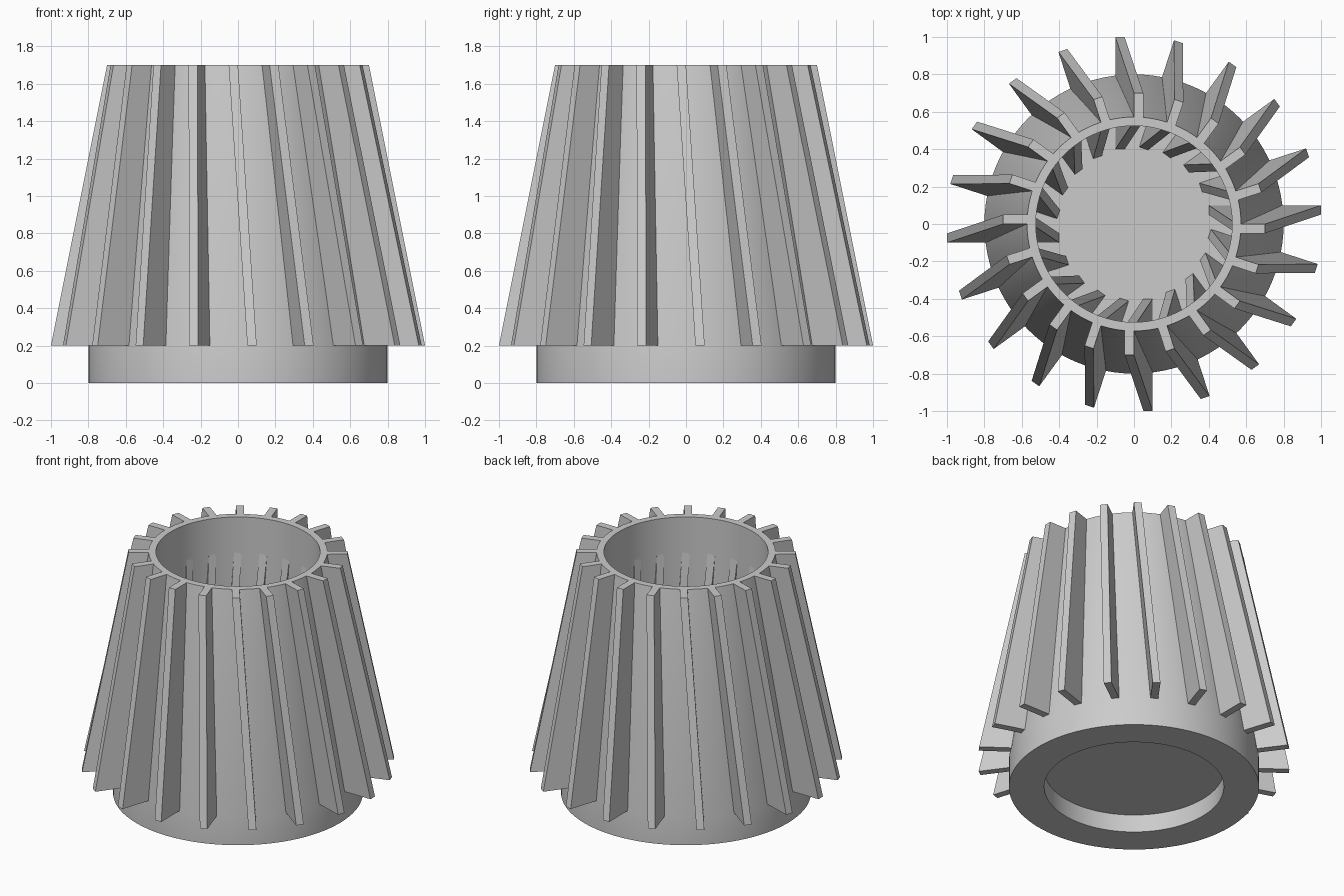
import bpy
import bmesh
import math
from mathutils import Matrix

default = bpy.data.objects.get("Cube")
if default:
    bpy.data.objects.remove(default, do_unlink=True)

FIN_COUNT = 20
FIN_BASE, RIM = 0.2, 1.7

metal = bpy.data.materials.new("grey metal")
metal.use_nodes = True
GREY = (0.6, 0.6, 0.6, 1.0)
metal.diffuse_color = GREY
metal.node_tree.nodes["Principled BSDF"].inputs["Base Color"].default_value = GREY


def make_object(name, bm):
    bmesh.ops.recalc_face_normals(bm, faces=bm.faces)
    mesh = bpy.data.meshes.new(name)
    bm.to_mesh(mesh)
    bm.free()
    mesh.materials.append(metal)
    obj = bpy.data.objects.new(name, mesh)
    bpy.context.collection.objects.link(obj)
    return obj


def lathe(name, profile, steps=96):
    """Revolve (radius, height) points about the z axis."""
    bm = bmesh.new()
    verts = [bm.verts.new((r, 0, z)) for r, z in profile]
    edges = [bm.edges.new(pair) for pair in zip(verts, verts[1:])]
    bmesh.ops.spin(bm, geom=verts + edges, cent=(0, 0, 0), axis=(0, 0, 1),
                   angle=math.tau, steps=steps, use_merge=False)
    bmesh.ops.remove_doubles(bm, verts=bm.verts, dist=0.0005)
    return make_object(name, bm)


# Tapered shell: recessed underside, round foot, sloping wall, rim, open cup
body = lathe("tapered_body", [
    (0, 0.125), (0.575, 0.125), (0.575, 0), (0.8, 0), (0.8, FIN_BASE),
    (0.572, RIM), (0.525, RIM), (0.525, FIN_BASE), (0, FIN_BASE)])
bpy.context.view_layer.objects.active = body
body.select_set(True)
bpy.ops.object.shade_smooth_by_angle(angle=math.radians(30))


def add_fin(bm, angle):
    """Slanted blade passing through the wall, leaning sideways as it rises."""
    def ring(inner, outer, side, z):
        corners = [(inner, side), (outer, side),
                   (outer, side + 0.05), (inner, side + 0.05)]
        return [bm.verts.new((r, t, z)) for r, t in corners]

    low = ring(0.4, 1.0, 0.05, FIN_BASE)
    high = ring(0.55, 0.7, -0.05, RIM)
    bm.faces.new(low)
    bm.faces.new(high)
    for i in range(4):
        j = (i + 1) % 4
        bm.faces.new((low[i], low[j], high[j], high[i]))
    bmesh.ops.rotate(bm, verts=low + high, cent=(0, 0, 0),
                     matrix=Matrix.Rotation(angle, 3, 'Z'))


# Ring of cooling fins
fins = bmesh.new()
for n in range(FIN_COUNT):
    add_fin(fins, math.tau * n / FIN_COUNT)
make_object("cooling_fins", fins)
